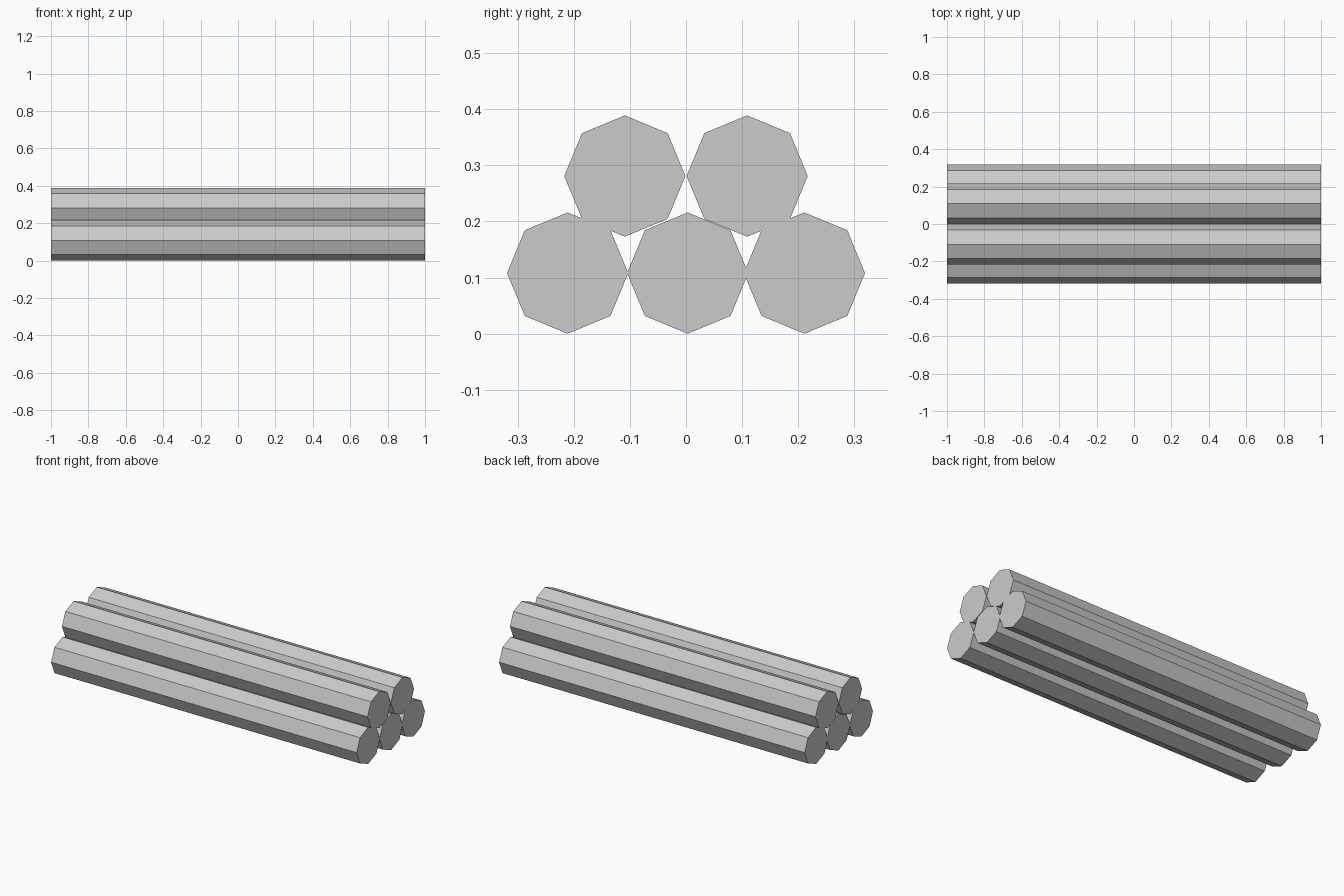
import bpy
import math

if "Cube" in bpy.data.objects:
    bpy.data.objects.remove(bpy.data.objects["Cube"])

RADIUS = 0.108
LENGTH = 2.0


def add_log(name, y, z):
    # Eight-sided log lying along x, with a corner pointing up
    bpy.ops.mesh.primitive_cylinder_add(
        vertices=8, radius=RADIUS, depth=LENGTH,
        location=(0, y, z), rotation=(0, math.pi / 2, 0))
    bpy.context.object.name = name


# Bottom row of three logs
for name, y in (("front", -0.211), ("middle", 0.003), ("back", 0.211)):
    add_log("bottom_log_" + name, y, RADIUS)

# Top row of two logs resting in the gaps
for name, y in (("front", -0.109), ("back", 0.109)):
    add_log("top_log_" + name, y, 0.281)
